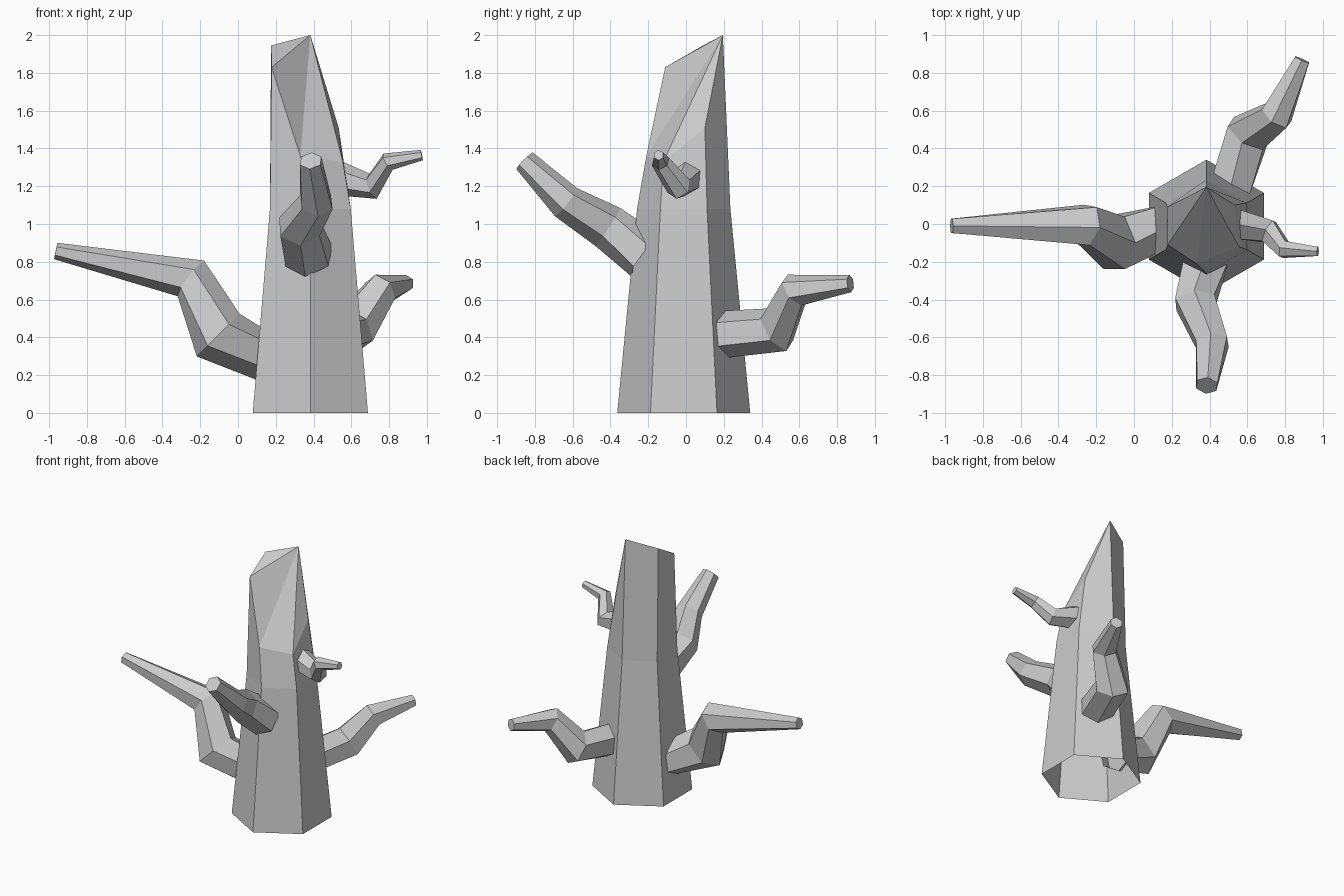
import bpy, math
from mathutils import Vector

if "Cube" in bpy.data.objects:
    bpy.data.objects.remove(bpy.data.objects["Cube"])

SIDES = 6


def make_mesh(name, rings, caps):
    verts = [v for ring in rings for v in ring]
    faces = []
    for k in range(len(rings) - 1):
        a, b = k * SIDES, (k + 1) * SIDES
        for i in range(SIDES):
            j = (i + 1) % SIDES
            faces.append((a + i, a + j, b + j, b + i))
    last = (len(rings) - 1) * SIDES
    faces += [tuple(last + i for i in cap) for cap in caps]
    me = bpy.data.meshes.new(name)
    me.from_pydata(verts, [], faces)
    ob = bpy.data.objects.new(name, me)
    bpy.context.collection.objects.link(ob)
    return ob


def branch(name, path):
    """Six-sided tapering tube through (x, y, z, radius) points, a corner facing up."""
    pts = [Vector(p[:3]) for p in path]
    rings = []
    for k, p in enumerate(pts):
        t = Vector()
        if k > 0:
            t += (p - pts[k - 1]).normalized()
        if k < len(pts) - 1:
            t += (pts[k + 1] - p).normalized()
        t.normalize()
        side = Vector((0, 0, 1)).cross(t).normalized()
        up = t.cross(side)
        r = path[k][3]
        rings.append([p + r * (math.cos(a) * side + math.sin(a) * up)
                      for a in (math.radians(30 + 60 * i) for i in range(SIDES))])
    return make_mesh(name, rings, [range(SIDES)])


def trunk_ring(r, z):
    # starts at the front corner and runs counter-clockwise
    return [Vector((0.383 + r * math.cos(a), -0.012 + r * math.sin(a), z))
            for a in (math.radians(-90 + 60 * i) for i in range(SIDES))]


# Hollow trunk with a slanted, broken top
broken_top = [Vector(v) for v in (
    (0.33, -0.21, 1.36), (0.555, -0.12, 1.33), (0.533, 0.10, 1.51),
    (0.383, 0.195, 2.0), (0.175, 0.09, 1.945), (0.178, -0.11, 1.83))]
make_mesh("trunk", [trunk_ring(0.352, 0), trunk_ring(0.247, 1.08), broken_top],
          [(3, 0, 1), (3, 1, 2), (3, 5, 0), (3, 4, 5)])

# Branches
branch("left_branch", [(0.17, -0.01, 0.28, 0.125), (-0.105, -0.10, 0.412, 0.16),
                       (-0.25, -0.005, 0.712, 0.118), (-0.965, -0.01, 0.857, 0.044)])
branch("right_branch", [(0.54, 0.0, 1.24, 0.09), (0.715, -0.04, 1.2, 0.07),
                        (0.795, -0.135, 1.33, 0.05), (0.973, -0.145, 1.365, 0.028)])
branch("front_branch", [(0.375, -0.21, 0.83, 0.135), (0.325, -0.415, 0.985, 0.12),
                        (0.415, -0.635, 1.115, 0.095), (0.385, -0.855, 1.335, 0.062)])
branch("back_branch", [(0.51, 0.19, 0.415, 0.125), (0.605, 0.48, 0.44, 0.128),
                       (0.755, 0.575, 0.65, 0.093), (0.89, 0.87, 0.685, 0.046)])
